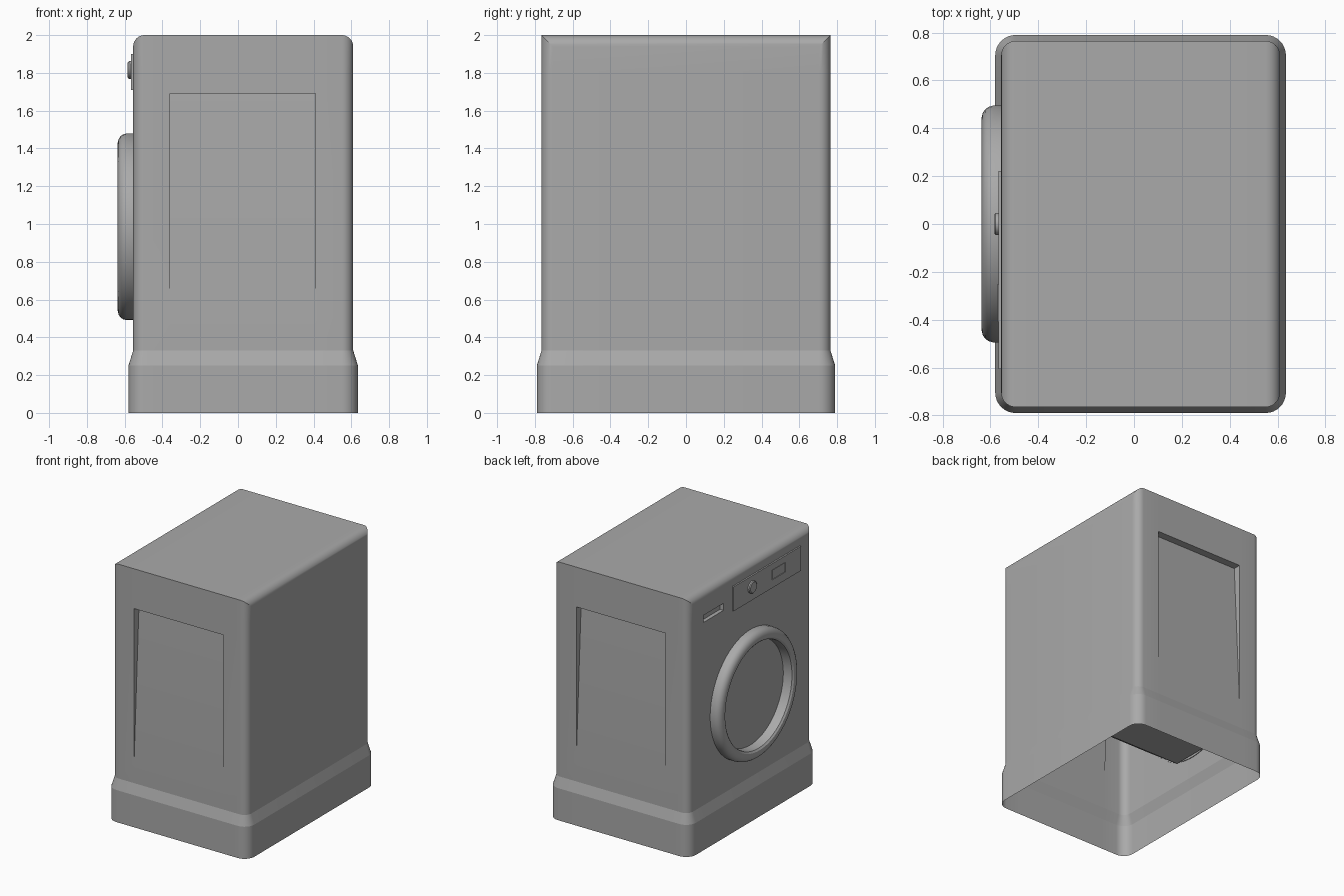
import bpy, bmesh, math
from mathutils import Vector

cube = bpy.data.objects.get("Cube")
if cube:
    bpy.data.objects.remove(cube, do_unlink=True)

grey = bpy.data.materials.new("appliance_grey")
grey.use_nodes = True
grey.diffuse_color = (0.4, 0.4, 0.4, 1)
grey.node_tree.nodes["Principled BSDF"].inputs["Base Color"].default_value = (0.4, 0.4, 0.4, 1)

BACK, FRONT, SIDE, TOP, R = 0.61, -0.555, 0.765, 2.0, 0.06


def finish(bm, name, angle=15):
    bmesh.ops.remove_doubles(bm, verts=bm.verts, dist=1e-5)
    bmesh.ops.dissolve_degenerate(bm, edges=bm.edges, dist=1e-5)
    bmesh.ops.recalc_face_normals(bm, faces=bm.faces)
    mesh = bpy.data.meshes.new(name)
    bm.to_mesh(mesh)
    bm.free()
    obj = bpy.data.objects.new(name, mesh)
    bpy.context.collection.objects.link(obj)
    mesh.materials.append(grey)
    bpy.ops.object.select_all(action='DESELECT')
    bpy.context.view_layer.objects.active = obj
    obj.select_set(True)
    bpy.ops.object.shade_smooth_by_angle(angle=math.radians(angle))
    return obj


def lathe(name, profile, sides, y=0.0, z=0.0, angle=30):
    """Turn (x, radius) points around an axis along x."""
    bm = bmesh.new()
    rings = []
    for x, r in profile:
        turns = [2 * math.pi * (k + 0.5) / sides for k in range(sides)]
        rings.append([bm.verts.new((x, y + r * math.sin(t), z + r * math.cos(t))) for t in turns])
    for a, b in zip(rings, rings[1:]):
        for k in range(sides):
            j = (k + 1) % sides
            bm.faces.new((a[k], a[j], b[j], b[k]))
    return finish(bm, name, angle)


def box(name, x, y, z, inset=None):
    """Box from ranges; its front face may be inset and sunk."""
    bm = bmesh.new()
    bmesh.ops.create_cube(bm, size=1)
    for v in bm.verts:
        v.co = [lo + (c + 0.5) * (hi - lo) for c, (lo, hi) in zip(v.co, (x, y, z))]
    if inset:
        bm.normal_update()
        face = min(bm.faces, key=lambda f: f.calc_center_median().x)
        bmesh.ops.inset_individual(bm, faces=[face], thickness=inset, depth=-inset)
    return finish(bm, name)


# Cabinet outline: (centre, outward normal) pairs, counterclockwise
def corner(x, y, start, steps=8):
    angles = [math.radians(start + 90 * i / steps) for i in range(steps + 1)]
    return [(Vector((x, y, 0)), Vector((math.cos(a), math.sin(a), 0))) for a in angles]


cx0, cx1, cy = FRONT + R, BACK - R, SIDE - R
panel_x = (0.41, -0.36)
slot_y = (0.58, 0.33)
left_flat = [(Vector((x, cy, 0)), Vector((0, 1, 0))) for x in panel_x]
front_flat = [(Vector((cx0, y, 0)), Vector((-1, 0, 0))) for y in slot_y]
right_flat = [(Vector((x, -cy, 0)), Vector((0, -1, 0))) for x in reversed(panel_x)]
left_half = corner(cx1, cy, 0) + left_flat + corner(cx0, cy, 90)
right_half = corner(cx0, -cy, 180) + right_flat + corner(cx1, -cy, 270)
outline = left_half + front_flat + right_half


def top_height(x):
    d = min(x - FRONT, BACK - x)
    return TOP if d >= R else TOP - R + math.sqrt(max(0, R * R - (R - d) ** 2))


# Cabinet shell with flared skirt, open underneath
bm = bmesh.new()
rings = []
for z, flare in [(0, .025), (.25, .025), (.33, 0), (.5, 0), (1.69, 0), (1.755, 0), (1.81, 0), (None, 0)]:
    ring = []
    for centre, normal in outline:
        p = centre + normal * (R + flare)
        p.z = top_height(p.x) if z is None else z
        ring.append(bm.verts.new(p))
    rings.append(ring)


def recess(corners, inward, low, high):
    """Replace a wall cell by a pocket of given depth at its bottom and top."""
    back = [bm.verts.new(v.co + inward * d) for v, d in zip(corners, (low, low, high, high))]
    bm.faces.new(back)
    for i in range(4):
        j = (i + 1) % 4
        bm.faces.new((corners[i], corners[j], back[j], back[i]))


n = len(outline)
for row, (a, b) in enumerate(zip(rings, rings[1:])):
    for i in range(n):
        j = (i + 1) % n
        cell = (a[i], a[j], b[j], b[i])
        normal = outline[i][1]
        ends = (outline[i][0], outline[j][0])
        if row == 3 and all(any(abs(e.x - x) < 1e-4 for x in panel_x) for e in ends):
            recess(cell, -normal, 0, 0.06)
        elif row == 5 and all(any(abs(e.y - y) < 1e-4 for y in slot_y) for e in ends):
            recess(cell, -normal, 0.03, 0.03)
        else:
            bm.faces.new(cell)

# Top sheet, rolled down at front and back
rim = rings[-1]
for i in range(len(left_half) - 1):
    bm.faces.new((rim[i], rim[i + 1], rim[n - 2 - i], rim[n - 1 - i]))
finish(bm, "cabinet")

# Door ring and inner drum
lathe("door_ring", [(-.55, .495), (-.59, .495), (-.608, .49), (-.622, .48), (-.632, .465),
                    (-.637, .445), (-.635, .425), (-.625, .412), (-.61, .408), (-.55, .405)],
      64, z=0.985)
lathe("drum", [(-.54, .51), (.2, .51), (.2, 0)], 10, z=0.985)

# Control panel, dial and display
box("control_panel", (-.567, -.55), (-.607, .222), (1.71, 1.9))
lathe("dial", [(-.56, .047), (-.578, .047), (-.584, .04), (-.584, 0)], 32, z=1.815)
box("display", (-.57, -.555), (-.41, -.25), (1.775, 1.85), inset=0.008)
